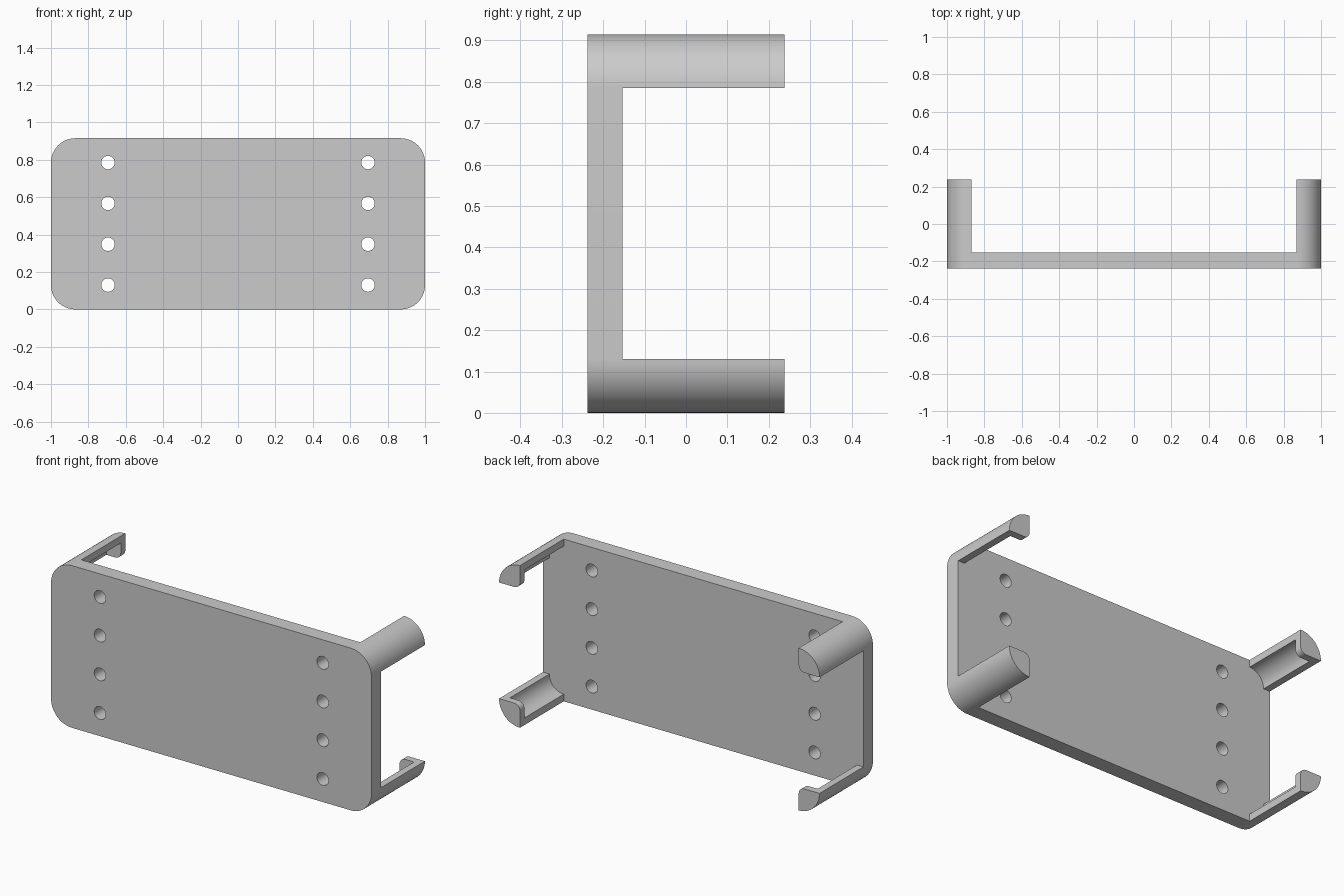
import bpy, bmesh
from math import sin, cos, radians

cube = bpy.data.objects.get("Cube")
if cube:
    bpy.data.objects.remove(cube)

HEIGHT, FRONT, PLATE_BACK, BACK = 0.915, -0.238, -0.153, 0.238
RADIUS, WALL, LIP, LIP_ROUND = 0.13, 0.04, 0.04, 0.035
CX, CZ = 1 - RADIUS, HEIGHT / 2 - RADIUS   # corner centres about the plate middle

grey = bpy.data.materials.new("plain grey")
grey.use_nodes = True
colour = (0.6, 0.6, 0.6, 1)
grey.diffuse_color = colour
grey.node_tree.nodes["Principled BSDF"].inputs["Base Color"].default_value = colour


def arc(x, z, r, start, end, steps=16):
    angles = [radians(start + (end - start) * i / steps) for i in range(steps + 1)]
    return [(x + r * cos(a), z + r * sin(a)) for a in angles]


def prism(name, loops, y0, y1):
    """Fill outlines in x-z (extra loops are holes) and extrude along y."""
    bm = bmesh.new()
    edges = []
    for loop in loops:
        vs = [bm.verts.new((x, y0, z + HEIGHT / 2)) for x, z in loop]
        edges += [bm.edges.new((v, vs[i - 1])) for i, v in enumerate(vs)]
    bmesh.ops.triangle_fill(bm, edges=edges, use_beauty=True)
    ext = bmesh.ops.extrude_face_region(bm, geom=bm.faces[:], use_keep_orig=True)
    new = [g for g in ext["geom"] if isinstance(g, bmesh.types.BMVert)]
    bmesh.ops.translate(bm, verts=new, vec=(0, y1 - y0, 0))
    bmesh.ops.recalc_face_normals(bm, faces=bm.faces[:])
    bmesh.ops.dissolve_limit(bm, angle_limit=radians(1), verts=bm.verts[:], edges=bm.edges[:])
    mesh = bpy.data.meshes.new(name)
    bm.to_mesh(mesh)
    bm.free()
    mesh.materials.append(grey)
    obj = bpy.data.objects.new(name, mesh)
    bpy.context.collection.objects.link(obj)
    bpy.ops.object.select_all(action="DESELECT")
    obj.select_set(True)
    bpy.context.view_layer.objects.active = obj
    bpy.ops.object.shade_smooth_by_angle(angle=radians(30))


# Rounded plate with two columns of screw holes
outline = (arc(CX, CZ, RADIUS, 0, 90) + arc(-CX, CZ, RADIUS, 90, 180)
           + arc(-CX, -CZ, RADIUS, 180, 270) + arc(CX, -CZ, RADIUS, 270, 360))
holes = [arc(x, CZ * k / 3, 0.036, 0, 345, 23)
         for x in (-0.695, 0.695) for k in (-3, -1, 1, 3)]
prism("back_plate", [outline] + holes, FRONT, PLATE_BACK)

# Corner arms: a curved wall ending in a hooked lip
wall = arc(0, 0, RADIUS, 0, 90) + arc(0, 0, RADIUS - WALL, 90, 0)
lip = arc(0, 0, RADIUS, 0, 90) + arc(LIP_ROUND, LIP_ROUND, LIP_ROUND, 180, 270, 8)
for sx, side in ((1, "left"), (-1, "right")):
    for sz, level in ((1, "upper"), (-1, "lower")):
        place = lambda pts: [(sx * (CX + x), sz * (CZ + z)) for x, z in pts]
        prism(f"{level}_{side}_arm", [place(wall)], PLATE_BACK, BACK - LIP)
        prism(f"{level}_{side}_lip", [place(lip)], BACK - LIP, BACK)
